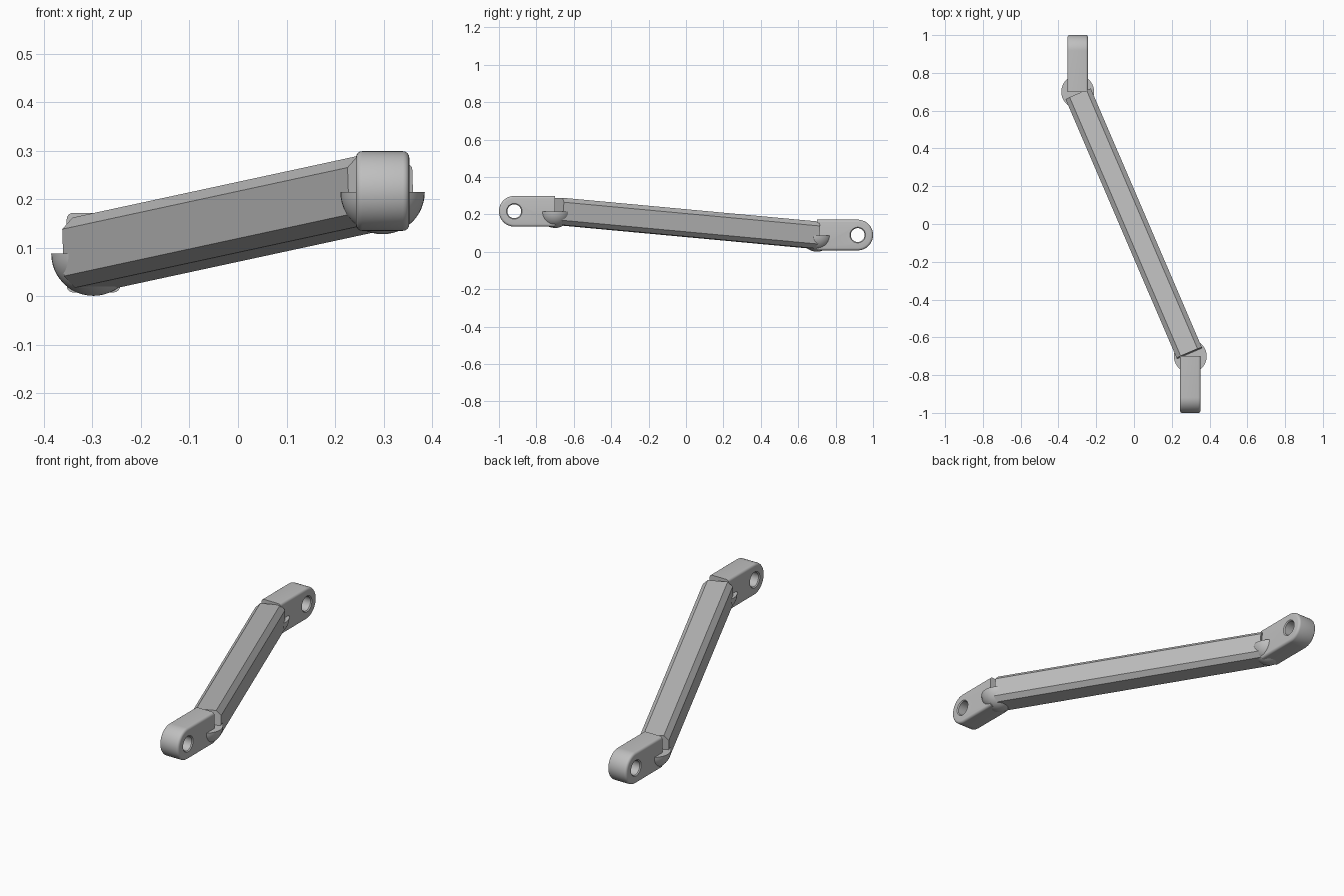
import bpy, bmesh, math
from mathutils import Vector, Matrix

cube = bpy.data.objects.get("Cube")
if cube:
    bpy.data.objects.remove(cube, do_unlink=True)

grey = bpy.data.materials.new("plain_grey")
grey.use_nodes = True
colour = (0.52, 0.52, 0.52, 1)
grey.diffuse_color = colour
grey.node_tree.nodes["Principled BSDF"].inputs["Base Color"].default_value = colour


def finish(name, bm, smooth=True):
    bmesh.ops.recalc_face_normals(bm, faces=bm.faces)
    mesh = bpy.data.meshes.new(name)
    bm.to_mesh(mesh)
    bm.free()
    mesh.materials.append(grey)
    obj = bpy.data.objects.new(name, mesh)
    bpy.context.collection.objects.link(obj)
    bpy.ops.object.select_all(action="DESELECT")
    obj.select_set(True)
    bpy.context.view_layer.objects.active = obj
    if smooth:
        bpy.ops.object.shade_smooth_by_angle(angle=math.radians(35))
    return obj


def loft(rings):
    """Skin a list of equal point rings and cap both ends."""
    bm = bmesh.new()
    loops = [[bm.verts.new(p) for p in ring] for ring in rings]
    n = len(loops[0])
    for a, b in zip(loops, loops[1:]):
        for i in range(n):
            j = (i + 1) % n
            bm.faces.new((a[i], a[j], b[j], b[i]))
    bm.faces.new(loops[0][::-1])
    bm.faces.new(loops[-1])
    return bm


# Shared joint dimensions
JOINT_X, JOINT_Y = 0.298, 0.70
LUG_R, LUG_HALF, ROUND = 0.082, 0.055, 0.013
HOLE_R, HOLE_Y = 0.037, 0.918


def lug(name, side, z):
    """Round-ended plate with softened rims and a cross hole; side is -1 front, 1 rear."""
    x0 = -side * JOINT_X

    def outline(x, r):
        pts = [(x, side * JOINT_Y, z - r)]
        for k in range(33):
            a = math.pi * (k / 32 - 0.5)
            pts.append((x, side * (HOLE_Y + r * math.cos(a)), z + r * math.sin(a)))
        return pts + [(x, side * JOINT_Y, z + r)]

    steps = []
    for k in range(5):
        a = math.pi / 2 * k / 4
        steps.append((LUG_HALF - ROUND * (1 - math.cos(a)), LUG_R - ROUND * (1 - math.sin(a))))
    left = [outline(x0 - w, r) for w, r in steps]
    right = [outline(x0 + w, r) for w, r in reversed(steps)]
    body = finish(name, loft(left + right), smooth=False)

    # Cutter flares slightly at both faces
    rings = []
    for w, r in ((-0.07, 0.02), (-0.05, 0), (0.05, 0), (0.07, 0.02)):
        rings.append([(x0 + w, side * HOLE_Y + (HOLE_R + r) * math.cos(t), z + (HOLE_R + r) * math.sin(t))
                      for t in (math.tau * i / 32 for i in range(32))])
    cutter = finish("hole_cutter", loft(rings), smooth=False)
    cutter.hide_render = True
    cut = body.modifiers.new("hole", "BOOLEAN")
    cut.object = cutter
    cut.solver = "EXACT"
    bpy.ops.object.select_all(action="DESELECT")
    body.select_set(True)
    bpy.context.view_layer.objects.active = body
    bpy.ops.object.modifier_apply(modifier=cut.name)
    bpy.data.objects.remove(cutter, do_unlink=True)
    bpy.ops.object.shade_smooth_by_angle(angle=math.radians(35))


def half_ball(name, side, z):
    """Lower half of a ball with a flat top."""
    bm = bmesh.new()
    bmesh.ops.create_uvsphere(bm, u_segments=40, v_segments=24, radius=0.087)
    geom = bm.verts[:] + bm.edges[:] + bm.faces[:]
    bmesh.ops.bisect_plane(bm, geom=geom, plane_co=(0, 0, 0), plane_no=(0, 0, 1), clear_outer=True)
    rim = [e for e in bm.edges if e.is_boundary]
    bmesh.ops.contextual_create(bm, geom=rim)
    bmesh.ops.translate(bm, verts=bm.verts, vec=(-side * JOINT_X, side * JOINT_Y, z))
    finish(name, bm)


# End joints
FRONT_Z, REAR_Z = 0.217, 0.09
for label, side, z in (("front", -1, FRONT_Z), ("rear", 1, REAR_Z)):
    lug(label + "_lug", side, z)
    half_ball(label + "_half_ball", side, z - 0.002)

# Chamfered square bar running diagonally between the joints
start = Vector((0.294, -0.685, FRONT_Z))
end = Vector((-0.294, 0.685, REAR_Z))
along = (end - start).normalized()
across = along.cross(Vector((0, 0, 1))).normalized()
up = across.cross(along)
H, F = 0.0725, 0.0485
section = [(H, F), (F, H), (-F, H), (-H, F), (-H, -F), (-F, -H), (F, -H), (H, -F)]
bar = loft([[p + across * u + up * v for u, v in section] for p in (start, end)])
finish("diagonal_bar", bar, smooth=False)
